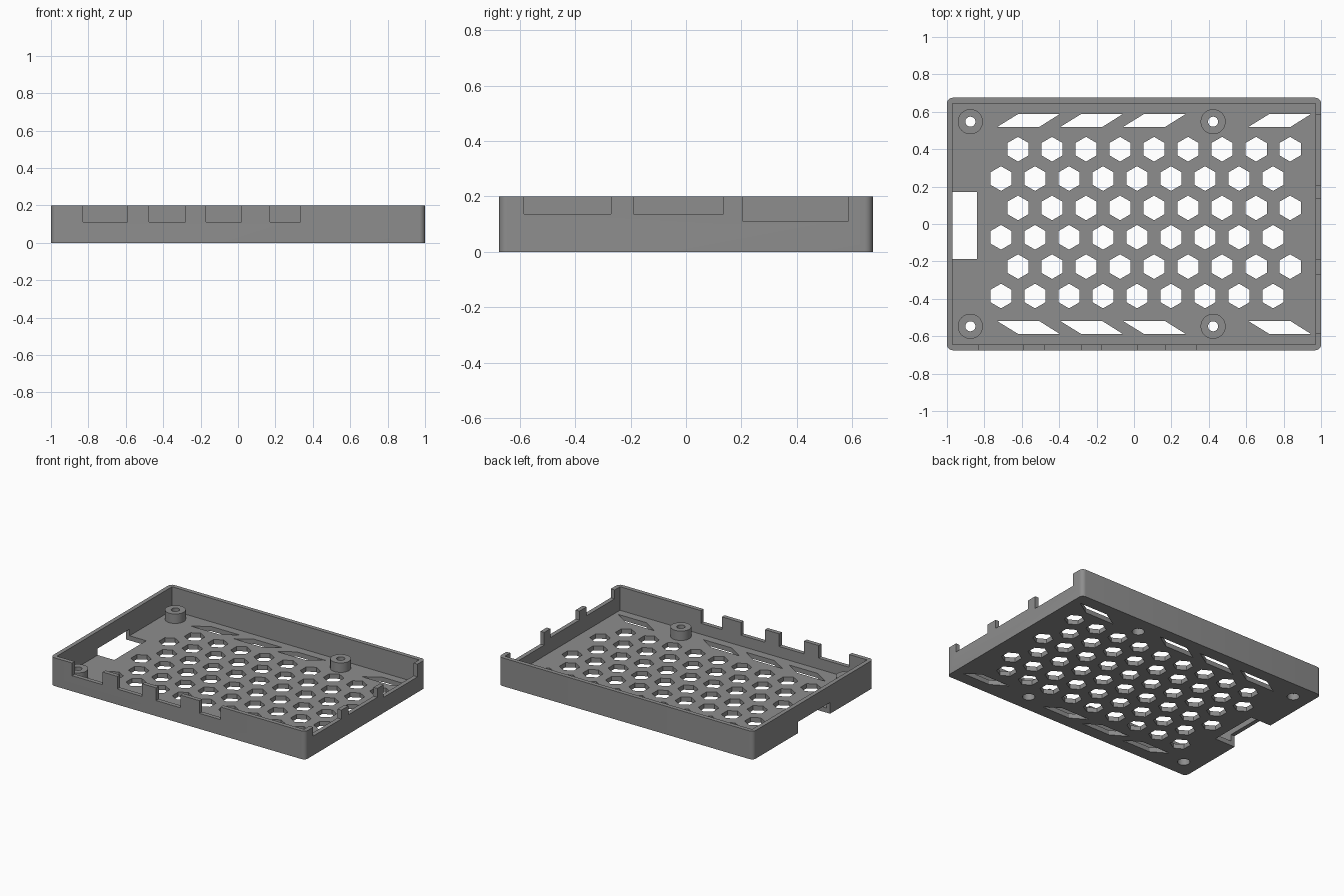
import bpy, bmesh, math

if "Cube" in bpy.data.objects:
    bpy.data.objects.remove(bpy.data.objects["Cube"])

FLOOR, HEIGHT = 0.033, 0.2
HX, HY, WALL = 1.0, 0.675, 0.03

grey = bpy.data.materials.new("mid_grey_plastic")
grey.diffuse_color = (0.27, 0.27, 0.27, 1)
grey.use_nodes = True
grey.node_tree.nodes["Principled BSDF"].inputs["Base Color"].default_value = grey.diffuse_color


def rect(x0, x1, y0, y1):
    return [(x0, y0), (x1, y0), (x1, y1), (x0, y1)]


def ngon(cx, cy, r, n, start=0.0):
    return [(cx + r * math.cos(start + math.tau * i / n),
             cy + r * math.sin(start + math.tau * i / n)) for i in range(n)]


def rounded_rect(hx, hy, r, seg=6):
    pts = []
    for k, (sx, sy) in enumerate([(1, 1), (-1, 1), (-1, -1), (1, -1)]):
        for i in range(seg + 1):
            a = math.pi / 2 * (k + i / seg)
            pts.append((sx * (hx - r) + r * math.cos(a), sy * (hy - r) + r * math.sin(a)))
    return pts


def prisms(name, items):
    """One mesh made of vertical prisms: (outline, z0, z1)."""
    bm = bmesh.new()
    for pts, z0, z1 in items:
        low = [bm.verts.new((x, y, z0)) for x, y in pts]
        top = [bm.verts.new((x, y, z1)) for x, y in pts]
        bm.faces.new(low[::-1])
        bm.faces.new(top)
        n = len(pts)
        for i in range(n):
            j = (i + 1) % n
            bm.faces.new((low[i], low[j], top[j], top[i]))
    bmesh.ops.recalc_face_normals(bm, faces=bm.faces[:])
    mesh = bpy.data.meshes.new(name)
    bm.to_mesh(mesh)
    bm.free()
    ob = bpy.data.objects.new(name, mesh)
    bpy.context.collection.objects.link(ob)
    mesh.materials.append(grey)
    return ob


def combine(target, tool, operation):
    """Apply a boolean and remove the tool object."""
    tool.hide_render = True
    mod = target.modifiers.new(tool.name, 'BOOLEAN')
    mod.operation, mod.object, mod.solver = operation, tool, 'EXACT'
    bpy.ops.object.select_all(action='DESELECT')
    bpy.context.view_layer.objects.active = target
    target.select_set(True)
    bpy.ops.object.modifier_apply(modifier=mod.name)
    bpy.data.objects.remove(tool)


# Open tray with rounded outer corners
tray = prisms("case_tray", [(rounded_rect(HX, HY, 0.03), 0, HEIGHT)])
ix, iy = HX - WALL, HY - WALL
combine(tray, prisms("cavity", [(rect(-ix, ix, -iy, iy), FLOOR, 0.4)]), 'DIFFERENCE')

# Four screw standoffs
posts = [(x, y) for x in (-0.875, 0.423) for y in (-0.547, 0.547)]
combine(tray, prisms("standoffs", [(ngon(x, y, 0.067, 32), 0.015, 0.1) for x, y in posts]), 'UNION')

openings = []
# Staggered hexagonal vents
for row in range(6):
    x0 = -0.62 if row % 2 == 0 else -0.711
    for col in range(9):
        openings.append((ngon(x0 + col * 0.1818, 0.4 - row * 0.157, 0.066, 6, math.pi / 6), -0.1, 0.1))
# Slanted slots along the front and back
for x in (-0.733, -0.396, -0.06, 0.61):
    for s in (1, -1):
        slot = [(x, 0.518 * s), (x + 0.225, 0.518 * s), (x + 0.335, 0.587 * s), (x + 0.112, 0.587 * s)]
        openings.append((slot, -0.1, 0.1))
# Screw bores
openings += [(ngon(x, y, 0.027, 24), -0.1, 0.15) for x, y in posts]
# Connector notches in the front wall
for x0, x1 in ((-0.83, -0.59), (-0.475, -0.28), (-0.17, 0.02), (0.17, 0.335)):
    openings.append((rect(x0, x1, -0.75, -iy + 0.02), 0.11, 0.4))
# Connector notches in the right wall
for y0, y1, z in ((-0.585, -0.27, 0.137), (-0.19, 0.135, 0.137), (0.205, 0.585, 0.11)):
    openings.append((rect(ix - 0.02, 1.1, y0, y1), z, 0.4))
# Card opening through the left wall and floor
openings.append((rect(-1.1, -0.84, -0.188, 0.17), -0.1, 0.08))
combine(tray, prisms("openings", openings), 'DIFFERENCE')

# Screw head recesses from below
combine(tray, prisms("recesses", [(ngon(x, y, 0.04, 24), -0.1, 0.045) for x, y in posts]), 'DIFFERENCE')

tray.select_set(True)
bpy.context.view_layer.objects.active = tray
bpy.ops.object.shade_smooth_by_angle(angle=math.radians(30))
